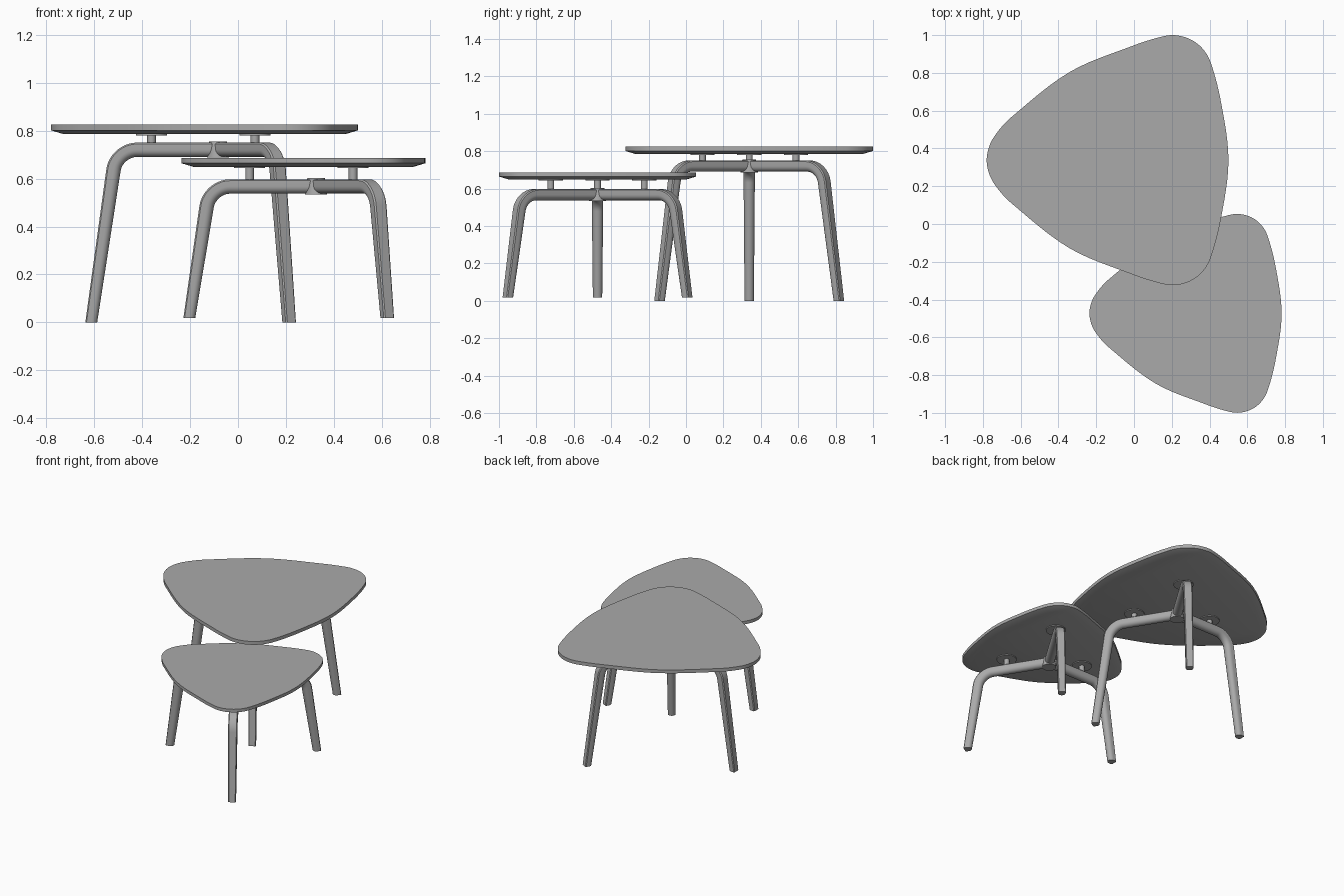
import bpy, bmesh, math
from mathutils import Vector, geometry

if "Cube" in bpy.data.objects:
    bpy.data.objects.remove(bpy.data.objects["Cube"])

grey = bpy.data.materials.new("plain_grey")
grey.use_nodes = True
grey.diffuse_color = (0.4, 0.4, 0.4, 1)
grey.node_tree.nodes["Principled BSDF"].inputs["Base Color"].default_value = (0.4, 0.4, 0.4, 1)


def finish(bm, name):
    """Turn a bmesh into a smooth-shaded object with sharp edges kept."""
    bmesh.ops.recalc_face_normals(bm, faces=bm.faces)
    mesh = bpy.data.meshes.new(name)
    bm.to_mesh(mesh)
    bm.free()
    mesh.materials.append(grey)
    obj = bpy.data.objects.new(name, mesh)
    bpy.context.collection.objects.link(obj)
    bpy.ops.object.select_all(action='DESELECT')
    obj.select_set(True)
    bpy.context.view_layer.objects.active = obj
    bpy.ops.object.shade_smooth_by_angle(angle=math.radians(30))
    return obj


def loft(rings, name):
    """Skin a list of equal closed rings and cap both ends."""
    bm = bmesh.new()
    rows = [[bm.verts.new(p) for p in ring] for ring in rings]
    for a, b in zip(rows, rows[1:]):
        for i in range(len(a)):
            j = (i + 1) % len(a)
            bm.faces.new((a[i], a[j], b[j], b[i]))
    bm.faces.new(rows[0])
    bm.faces.new(rows[-1])
    return finish(bm, name)


def cone(name, x, y, z0, z1, r0, r1, sides=32):
    def ring(r, z):
        return [Vector((x + r * math.cos(math.tau * i / sides),
                        y + r * math.sin(math.tau * i / sides), z)) for i in range(sides)]
    return loft([ring(r0, z0), ring(r1, z1)], name)


# Half outline of the rounded triangular top, relative to the hub
HALF = [(-0.697, 0), (-0.681, 0.08), (-0.642, 0.146), (-0.573, 0.222), (-0.257, 0.467),
        (0.083, 0.608), (0.215, 0.65), (0.289, 0.662), (0.37, 0.645), (0.44, 0.597),
        (0.488, 0.52), (0.545, 0.3), (0.583, 0)]


def smooth_outline(scale, steps=6):
    """Closed smooth curve through the mirrored half outline."""
    pts = [Vector(p) for p in HALF] + [Vector((x, -y)) for x, y in HALF[-2:0:-1]]
    n, out = len(pts), []
    for i in range(n):
        p0, p1, p2, p3 = (pts[(i + k) % n] for k in (-1, 0, 1, 2))
        span = (p2 - p1).length
        t1 = (p2 - p0).normalized() * span / 3
        t2 = (p3 - p1).normalized() * span / 3
        out += geometry.interpolate_bezier(p1, p1 + t1, p2 - t2, p2, steps + 1)[:-1]
    return [p.to_2d() * scale for p in out]


def table_top(name, hx, hy, scale, z_bottom, z_top):
    outline = smooth_outline(scale)
    n = len(outline)
    inner = []
    for i, p in enumerate(outline):
        t = (outline[(i + 1) % n] - outline[i - 1]).normalized()
        inner.append(p + Vector((t.y, -t.x)) * 0.05)
    # Clockwise outline, so the offset above points inwards
    z_edge = z_bottom + 0.015
    levels = [(inner, z_bottom), (outline, z_edge), (outline, z_top)]
    return loft([[Vector((hx + p.x, hy + p.y, z)) for p in ring] for ring, z in levels], name)


# Leg section: flat outside, rounded inside
ARC = [math.radians(a) for a in range(90, 271, 15)]
SECTION = ([(1, 0.8), (0.8, 1)] + [(math.cos(a), math.sin(a)) for a in ARC]
           + [(0.8, -1), (1, -0.8)])


def leg(name, hx, hy, dx, dy, z_arm, z_foot, splay):
    """Arm from the hub that bends down into a splayed, tapered leg."""
    out = Vector((dx, dy, 0))
    reach = out.length
    out.normalize()
    side = Vector((-out.y, out.x, 0))
    corner = Vector((reach - splay, z_arm))
    foot = Vector((reach, z_foot))
    start = corner - Vector((0.085, 0))
    end = corner + (foot - corner).normalized() * 0.085
    bend = geometry.interpolate_bezier(start, start.lerp(corner, 0.55),
                                       end.lerp(corner, 0.55), end, 12)
    path = [Vector((0.01, z_arm))] + [p.to_2d() for p in bend] + [foot]
    rings = []
    for i, p in enumerate(path):
        t = (path[min(i + 1, len(path) - 1)] - path[max(i - 1, 0)]).normalized()
        if i == 1:
            t = Vector((1, 0))
        elif i == len(path) - 2:
            t = (foot - end).normalized()
        last = i == len(path) - 1
        size = 0.025 if last else 0.03
        ring = []
        for a, b in SECTION:
            q = p + Vector((-t.y, t.x)) * a * size
            v = Vector((hx, hy, 0)) + out * q.x + side * b * size
            v.z = z_foot if last else q.y
            ring.append(v)
        rings.append(ring)
    return loft(rings, name)


def table(prefix, hx, hy, scale, shift, z_foot, z_arm, z_bottom, z_top, splay):
    table_top(prefix + "_table_top", hx + shift, hy, scale, z_bottom, z_top)
    cone(prefix + "_hub", hx, hy, z_arm - 0.033, z_arm + 0.035, 0.046, 0.037)
    feet = {"right": (-0.529, 0), "front": (0.293, -0.476), "back": (0.293, 0.476)}
    for side, (dx, dy) in feet.items():
        leg(f"{prefix}_{side}_leg", hx, hy, dx, dy, z_arm, z_foot, splay)
        # Post and round mounting plate under the top
        x, y = hx + dx * 0.525, hy + dy * 0.525
        cone(f"{prefix}_{side}_post", x, y, z_arm, z_bottom, 0.018, 0.018, 20)
        cone(f"{prefix}_{side}_plate", x, y, z_bottom - 0.006, z_bottom + 0.004, 0.065, 0.065)


table("large", -0.083, 0.338, 1.0, 0.0, 0.0, 0.72, 0.786, 0.825, 0.105)
table("small", 0.326, -0.473, 0.795, -0.008, 0.018, 0.567, 0.649, 0.686, 0.085)
